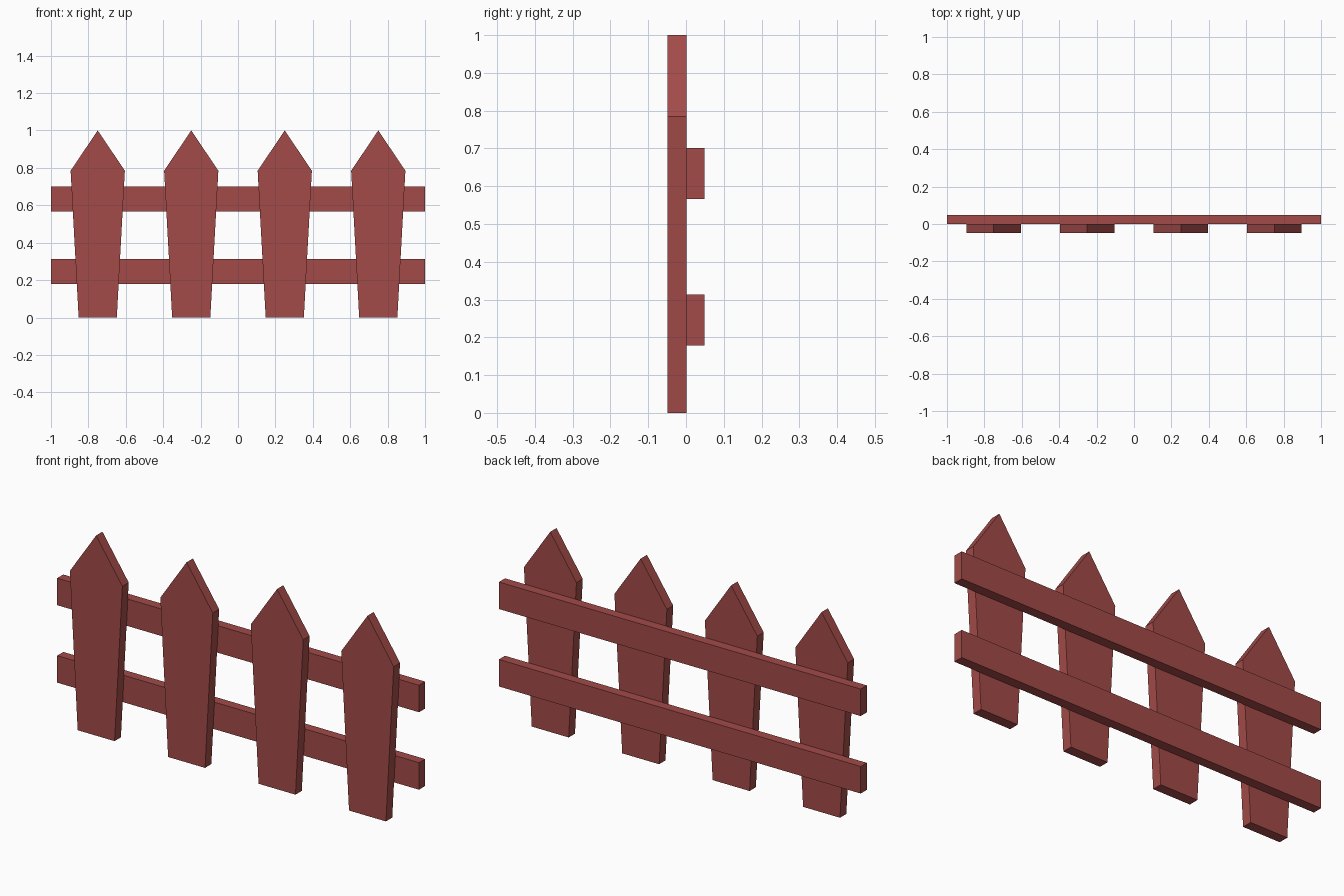
import bpy, bmesh

if "Cube" in bpy.data.objects:
    bpy.data.objects.remove(bpy.data.objects["Cube"])

paint = bpy.data.materials.new("red_paint")
paint.diffuse_color = (0.36, 0.07, 0.065, 1)
paint.use_nodes = True
paint.node_tree.nodes["Principled BSDF"].inputs["Base Color"].default_value = paint.diffuse_color


def extruded(name, outline, y0, y1):
    """Solid from an x-z outline (counter-clockwise from the front), y0 to y1."""
    bm = bmesh.new()
    face = bm.faces.new([bm.verts.new((x, y0, z)) for x, z in outline])
    ext = bmesh.ops.extrude_face_region(bm, geom=[face], use_keep_orig=True)
    verts = [g for g in ext["geom"] if isinstance(g, bmesh.types.BMVert)]
    bmesh.ops.translate(bm, verts=verts, vec=(0, y1 - y0, 0))
    bmesh.ops.recalc_face_normals(bm, faces=bm.faces)
    mesh = bpy.data.meshes.new(name)
    bm.to_mesh(mesh)
    bm.free()
    mesh.materials.append(paint)
    obj = bpy.data.objects.new(name, mesh)
    bpy.context.collection.objects.link(obj)
    return obj


# Pointed pickets, widening towards the shoulders
PICKET = [(-0.102, 0), (0.102, 0), (0.145, 0.785), (0, 1), (-0.145, 0.785)]
for i in range(4):
    picket = extruded(f"picket_{i + 1}", PICKET, -0.049, 0.001)
    picket.location.x = -0.75 + 0.5 * i

# Horizontal rails behind the pickets
for name, z0, z1 in (("lower_rail", 0.179, 0.314), ("upper_rail", 0.566, 0.701)):
    extruded(name, [(-1, z0), (1, z0), (1, z1), (-1, z1)], 0.001, 0.049)
